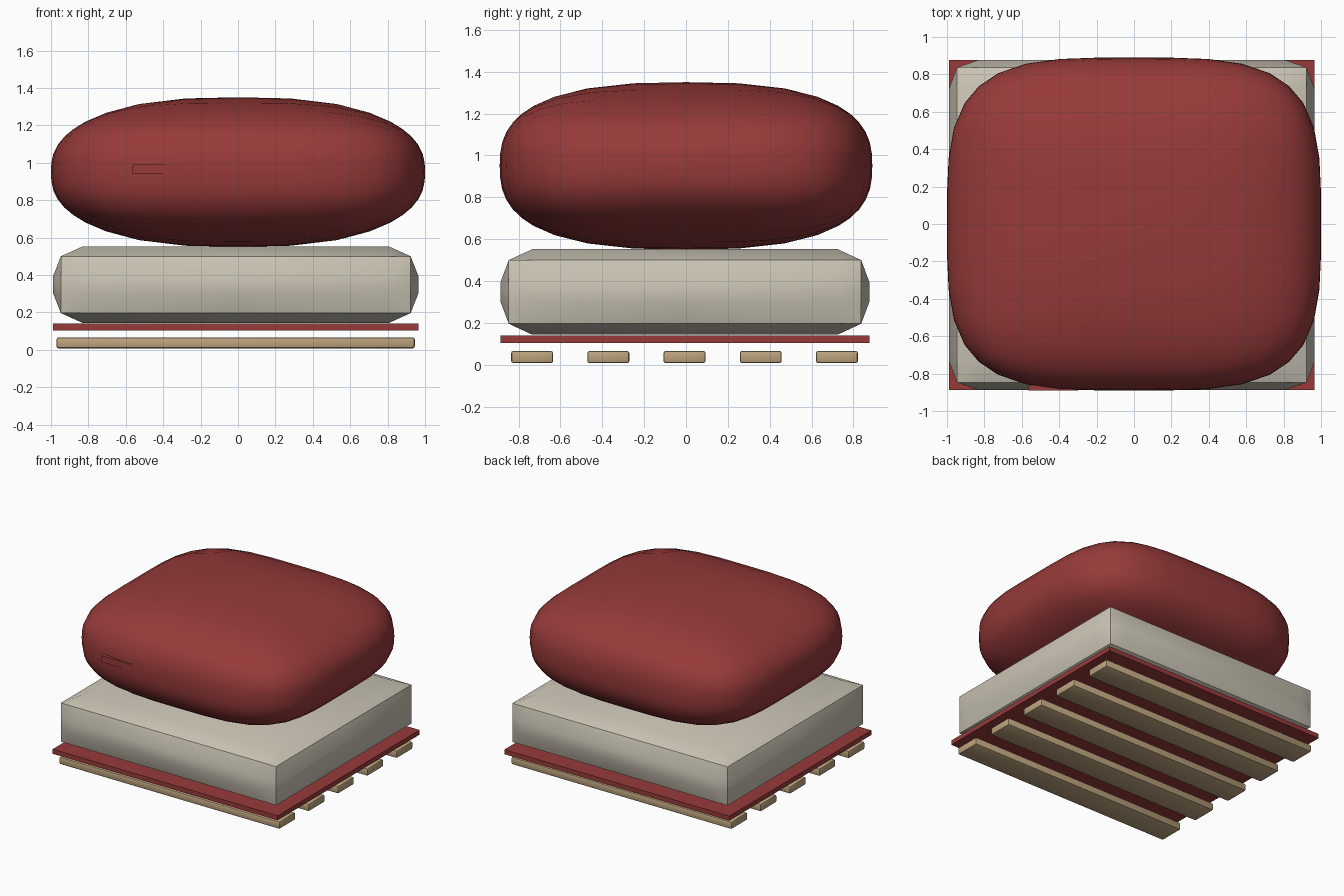
import bpy
import bmesh
import math
from mathutils import Vector

old = bpy.data.objects.get("Cube")
if old:
    bpy.data.objects.remove(old, do_unlink=True)


def material(name, rgb):
    mat = bpy.data.materials.new(name)
    mat.use_nodes = True
    colour = (*rgb, 1.0)
    mat.diffuse_color = colour
    mat.node_tree.nodes["Principled BSDF"].inputs["Base Color"].default_value = colour
    return mat


RED = material("red fabric", (0.31, 0.042, 0.042))
CREAM = material("cream fabric", (0.60, 0.555, 0.46))
WOOD = material("light wood", (0.51, 0.37, 0.21))


def grid_cube(name, cuts, shape, mat, angle):
    """Cube with gridded faces whose points are moved by a shape rule."""
    bm = bmesh.new()
    bmesh.ops.create_cube(bm, size=2)
    bmesh.ops.subdivide_edges(bm, edges=bm.edges[:], cuts=cuts, use_grid_fill=True)
    for v in bm.verts:
        v.co = shape(v.co.copy())
    return finish(bm, name, mat, angle)


def box(name, low, high, mat, bevel=0.0):
    low, high = Vector(low), Vector(high)
    bm = bmesh.new()
    bmesh.ops.create_cube(bm, size=1)
    for v in bm.verts:
        v.co = (low + high) / 2 + v.co * (high - low)
    if bevel:
        bmesh.ops.bevel(bm, geom=bm.edges[:], offset=bevel, segments=2,
                        profile=0.5, affect='EDGES')
    return finish(bm, name, mat, 35)


def finish(bm, name, mat, angle):
    bmesh.ops.recalc_face_normals(bm, faces=bm.faces[:])
    mesh = bpy.data.meshes.new(name)
    bm.to_mesh(mesh)
    bm.free()
    mesh.materials.append(mat)
    obj = bpy.data.objects.new(name, mesh)
    bpy.context.collection.objects.link(obj)
    bpy.ops.object.select_all(action='DESELECT')
    obj.select_set(True)
    bpy.context.view_layer.objects.active = obj
    bpy.ops.object.shade_smooth_by_angle(angle=math.radians(angle))
    return obj


# Plump cushion: squarish from above, rounder in section
def cushion_shape(p):
    flat, side = 3.7, 2.65
    p.z *= 0.7
    r = (abs(p.x) ** flat + abs(p.y) ** flat) ** (1 / flat)
    p /= (r ** side + abs(p.z) ** side) ** (1 / side)
    # slight sag halfway along the two side edges
    sag = 1 - 0.12 * abs(p.x) ** 3 * max(0, 1 - (p.y / 0.8) ** 2)
    return Vector((p.x, p.y * 0.89, 0.95 + p.z * 0.4 * sag))


# Padded base: box with each face swollen inside its border
def pad_shape(p):
    def place(t, inner, edge, swell, others):
        a = abs(t)
        if a > 0.99:
            size = edge + (swell if max(map(abs, others)) < 0.99 else 0)
        else:
            size = inner * a / 0.5
        return math.copysign(size, t)
    return Vector((place(p.x, 0.82, 0.935, 0.042, (p.y, p.z)) - 0.012,
                   place(p.y, 0.73, 0.842, 0.04, (p.x, p.z)) - 0.005,
                   place(p.z, 0.045, 0.152, 0.052, (p.x, p.y)) + 0.348))


grid_cube("cushion", 9, cushion_shape, RED, 50)
grid_cube("padded_base", 3, pad_shape, CREAM, 35)

# Small sewn tag on the front of the cushion
box("front_tag", (-0.565, -0.889, 0.94), (-0.30, -0.86, 0.99), RED)

# Thin board and the slats under it
box("base_board", (-0.99, -0.887, 0.104), (0.965, 0.877, 0.14), RED)
for i in range(5):
    y = -0.735 + i * 0.364
    box(f"slat_{i + 1}", (-0.97, y - 0.1, 0.008), (0.945, y + 0.1, 0.066), WOOD, 0.01)
